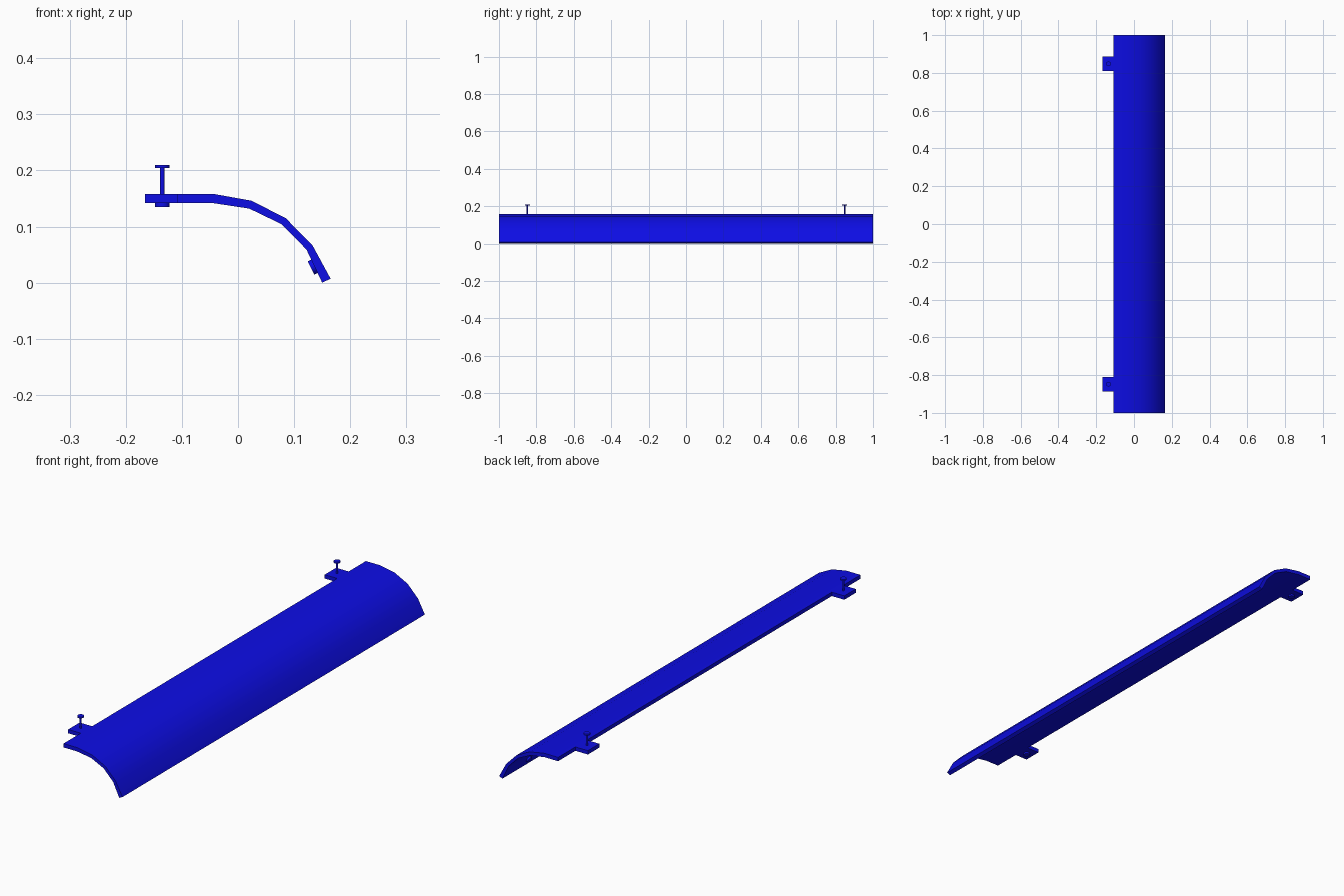
import bpy
import bmesh
import math
from mathutils import Vector

cube = bpy.data.objects.get("Cube")
if cube:
    bpy.data.objects.remove(cube, do_unlink=True)

blue = bpy.data.materials.new("deep_blue")
blue.use_nodes = True
colour = (0.004, 0.004, 0.78, 1)
blue.diffuse_color = colour
blue.node_tree.nodes["Principled BSDF"].inputs["Base Color"].default_value = colour


def finish(bm, name):
    """Turn a bmesh into a smooth shaded object with sharp edges kept."""
    bmesh.ops.recalc_face_normals(bm, faces=bm.faces)
    mesh = bpy.data.meshes.new(name)
    bm.to_mesh(mesh)
    bm.free()
    mesh.materials.append(blue)
    obj = bpy.data.objects.new(name, mesh)
    bpy.context.collection.objects.link(obj)
    bpy.ops.object.select_all(action="DESELECT")
    obj.select_set(True)
    bpy.context.view_layer.objects.active = obj
    bpy.ops.object.shade_smooth_by_angle(angle=math.radians(30))
    return obj


def strip(name, outer, inner, y0, y1):
    """Extrude a strip of constant profile along y, with quads on the ends."""
    bm = bmesh.new()
    rings = [[[bm.verts.new((x, y, z)) for x, z in line] for line in (outer, inner)]
             for y in (y0, y1)]
    (a, b), (c, d) = rings
    last = len(outer) - 1
    for i in range(last):
        for p, q in ((a, c), (b, d), (a, b), (c, d)):
            bm.faces.new((p[i], p[i + 1], q[i + 1], q[i]))
    for i in (0, last):
        bm.faces.new((a[i], b[i], d[i], c[i]))
    return finish(bm, name)


def rod(name, start, end, radius, sides=16):
    """Closed cylinder between two points."""
    start, end = Vector(start), Vector(end)
    axis = end - start
    bm = bmesh.new()
    bmesh.ops.create_cone(bm, cap_ends=True, segments=sides, radius1=radius,
                          radius2=radius, depth=axis.length)
    bmesh.ops.rotate(bm, verts=bm.verts, matrix=axis.to_track_quat("Z", "Y").to_matrix())
    bmesh.ops.translate(bm, verts=bm.verts, vec=(start + end) / 2)
    return finish(bm, name)


# Curved panel
edge, top, under = -0.108, 0.158, 0.142
outer = [(edge, top), (-0.043, top), (0.024, 0.146), (0.085, 0.115),
         (0.133, 0.066), (0.165, 0.007)]
inner = [(edge, under), (-0.046, under), (0.020, 0.132), (0.078, 0.104),
         (0.122, 0.059), (0.150, 0)]
strip("curved_panel", outer, inner, -1, 1)

# Mounting tabs, bolts and the pads under the lip, at both ends
for side, label in ((-1, "front"), (1, "back")):
    y = 0.848 * side
    strip(label + "_tab", [(-0.166, top), (edge, top)],
          [(-0.166, under), (edge, under)], y - 0.038, y + 0.038)
    x = -0.135
    rod(label + "_bolt_shaft", (x, y, 0.137), (x, y, 0.208), 0.004)
    rod(label + "_bolt_head", (x, y, 0.204), (x, y, 0.21), 0.013)
    rod(label + "_bolt_foot", (x, y, 0.135), (x, y, under), 0.013)
    rod(label + "_lip_pad", (0.130, y, 0.026), (0.139, y, 0.0305), 0.013)
